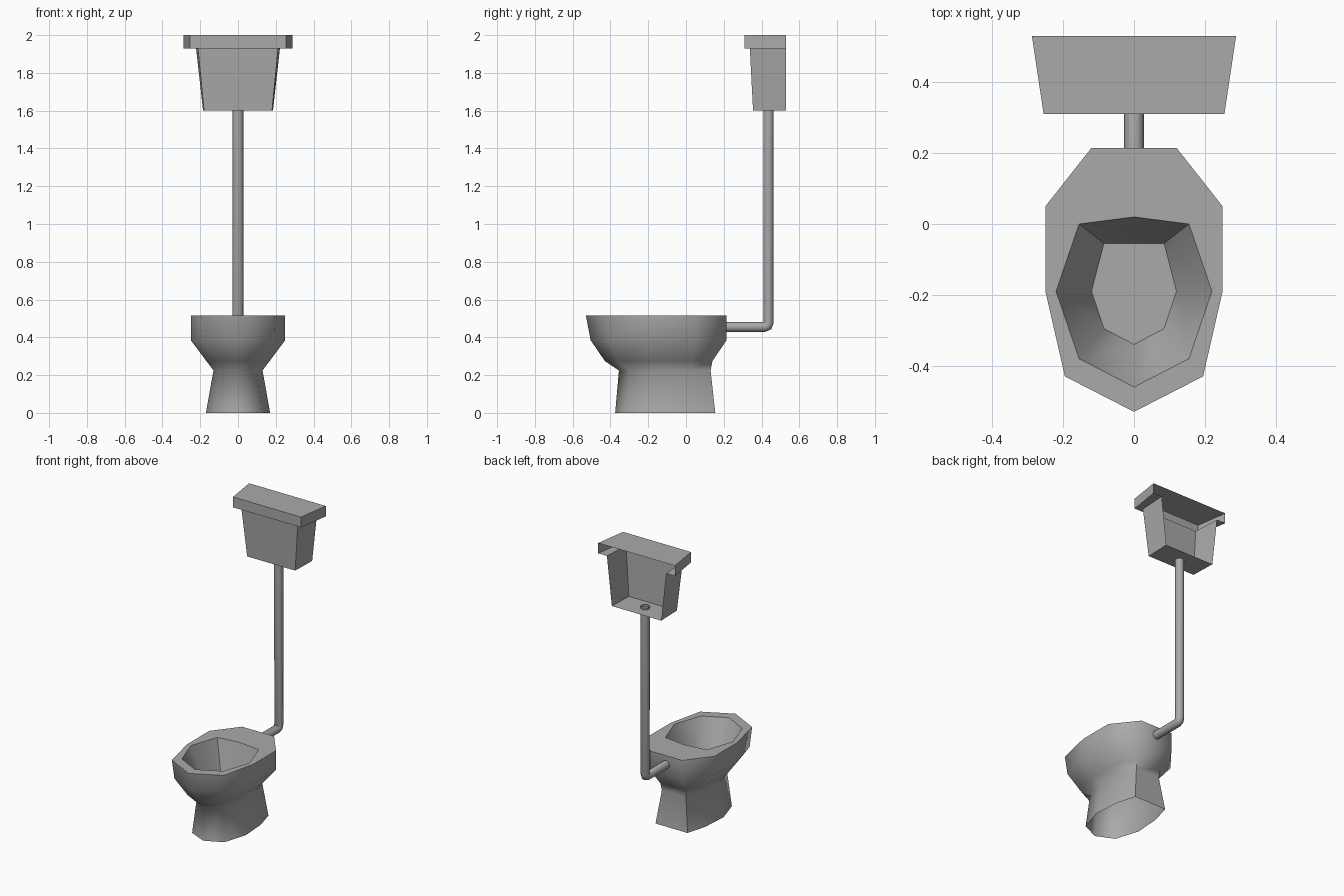
import bpy
import bmesh
import math

default_cube = bpy.data.objects.get("Cube")
if default_cube:
    bpy.data.objects.remove(default_cube, do_unlink=True)

# Single ceramic colour
ceramic = bpy.data.materials.new("grey_ceramic")
ceramic.use_nodes = True
ceramic.diffuse_color = (0.4, 0.4, 0.4, 1.0)
shader = next(n for n in ceramic.node_tree.nodes if n.type == 'BSDF_PRINCIPLED')
shader.inputs["Base Color"].default_value = ceramic.diffuse_color


def mirrored(half):
    """Complete a half outline (starting on the centre line) across x."""
    return half + [(-x, y) for x, y in reversed(half[1:])]


def open_back(front_width, front_y, back_width, back_y):
    """Three-sided outline that is open towards the wall."""
    return [(-back_width, back_y), (-front_width, front_y),
            (front_width, front_y), (back_width, back_y)]


def loft(name, sections, closed=True, cap_start=False, cap_end=False, smooth=None):
    """Skin a stack of (height, outline) sections with quads."""
    bm = bmesh.new()
    rings = [[bm.verts.new((x, y, z)) for x, y in outline] for z, outline in sections]
    count = len(rings[0])
    for lower, upper in zip(rings, rings[1:]):
        for i in range(count if closed else count - 1):
            j = (i + 1) % count
            bm.faces.new((lower[i], lower[j], upper[j], upper[i]))
    if cap_start:
        bm.faces.new(list(reversed(rings[0])))
    if cap_end:
        bm.faces.new(rings[-1])
    bmesh.ops.remove_doubles(bm, verts=bm.verts, dist=0.0005)
    bmesh.ops.recalc_face_normals(bm, faces=bm.faces)
    mesh = bpy.data.meshes.new(name)
    bm.to_mesh(mesh)
    bm.free()
    mesh.materials.append(ceramic)
    obj = bpy.data.objects.new(name, mesh)
    bpy.context.collection.objects.link(obj)
    if smooth is not None:
        bpy.ops.object.select_all(action='DESELECT')
        obj.select_set(True)
        bpy.context.view_layer.objects.active = obj
        bpy.ops.object.shade_smooth_by_angle(angle=math.radians(smooth))
    return obj


# Pan: pedestal, flared body, flat rim, then down into the bowl
foot = [(0, -.375), (.12, -.32), (.17, -.16), (.158, .02), (.12, .155)]
waist = [(0, -.355), (.1, -.3), (.13, -.17), (.12, .02), (.09, .13)]
flare = [(0, -.43), (.12, -.37), (.168, -.19), (.16, .03), (.095, .14)]
shoulder = [(0, -.505), (.19, -.41), (.25, -.19), (.25, .05), (.12, .215)]
rim_outer = [(0, -.53), (.195, -.43), (.25, -.19), (.25, .05), (.12, .215)]
rim_inner = [(0, -.46), (.155, -.38), (.22, -.19), (.155, 0), (0, .02)]
bowl_floor = [(0, -.34), (.085, -.295), (.12, -.19), (.085, -.055), (0, -.055)]
rim_height = .515
pan_sections = [(0, foot), (.225, waist), (.275, flare), (.385, shoulder),
                (rim_height, rim_outer), (rim_height, rim_inner), (.26, bowl_floor)]
loft("toilet_pan", [(z, mirrored(half)) for z, half in pan_sections],
     cap_end=True, smooth=62)

# Cistern: tapered tank with a floor and no back wall
wall_y = .53
tank_top = open_back(.212, .338, .222, wall_y)
loft("cistern_tank", [(1.6, open_back(.18, .355, .185, wall_y)), (1.93, tank_top)],
     closed=False, cap_start=True)

# Lid: ledge around the tank, skirt and top
lid_outline = open_back(.255, .31, .288, wall_y)
loft("cistern_lid", [(1.93, tank_top), (1.93, lid_outline), (2.0, lid_outline)],
     closed=False, cap_end=True)

# Flush pipe: from the back of the pan, round an elbow, up into the tank
curve = bpy.data.curves.new("flush_pipe", 'CURVE')
curve.dimensions = '3D'
curve.bevel_depth = .028
curve.bevel_resolution = 3
pipe_path = [(.17, .455), (.415, .455), (.432, .461), (.437, .478), (.437, 1.612)]
spline = curve.splines.new('POLY')
spline.points.add(len(pipe_path) - 1)
for point, (y, z) in zip(spline.points, pipe_path):
    point.co = (0, y, z, 1)
spline.use_smooth = True
curve.materials.append(ceramic)
pipe = bpy.data.objects.new("flush_pipe", curve)
bpy.context.collection.objects.link(pipe)
